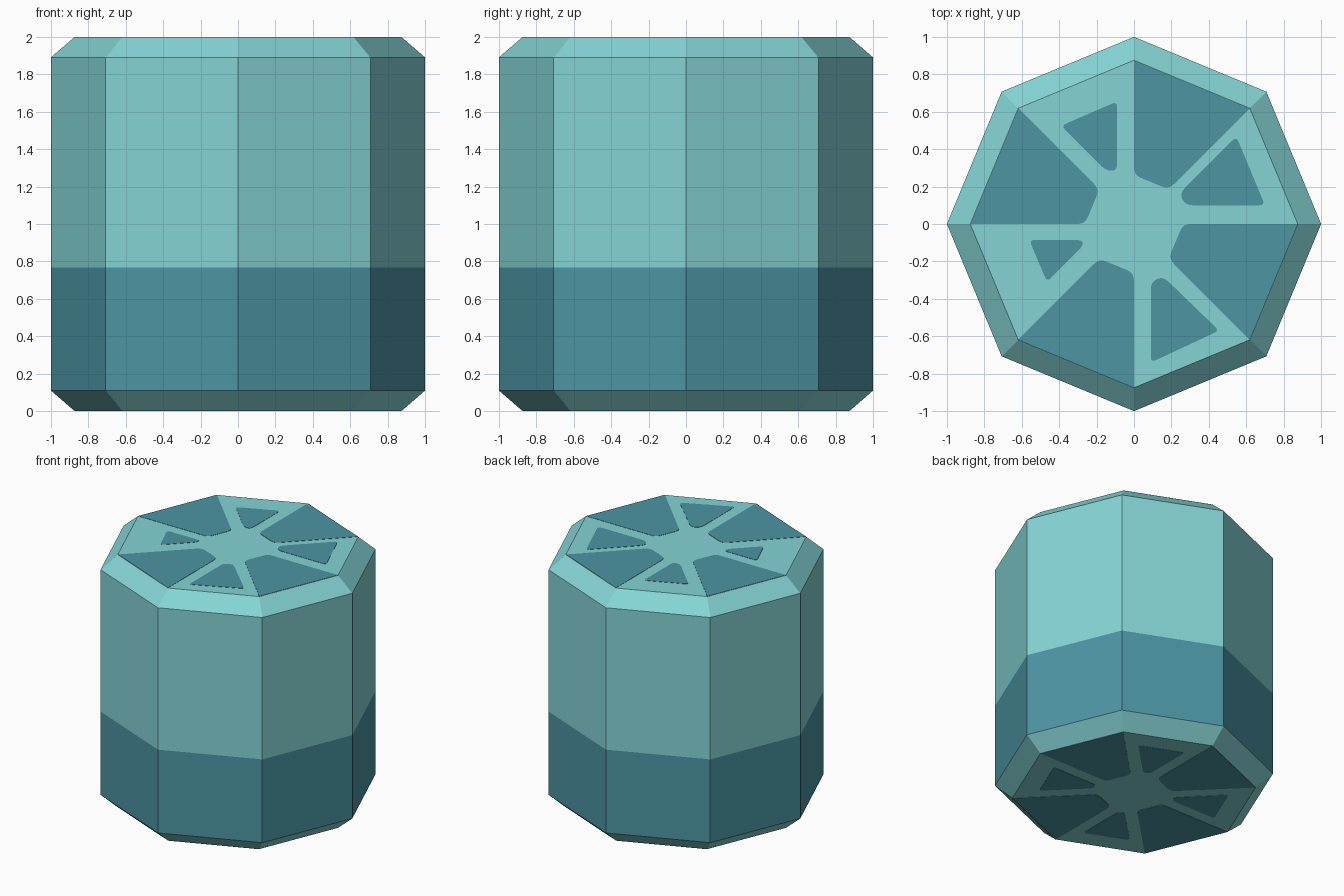
import bpy, bmesh, math
from mathutils import Vector, Matrix

if "Cube" in bpy.data.objects:
    bpy.data.objects.remove(bpy.data.objects["Cube"])


def material(name, rgb):
    m = bpy.data.materials.new(name)
    m.diffuse_color = (*rgb, 1)
    m.use_nodes = True
    m.node_tree.nodes["Principled BSDF"].inputs["Base Color"].default_value = m.diffuse_color
    return m


LIGHT = material("light_teal", (0.235, 0.658, 0.665))
DARK = material("dark_teal", (0.072, 0.300, 0.365))
SKIN = 0.002  # how far painted plates stand out


def finish(bm, name, mats):
    bmesh.ops.recalc_face_normals(bm, faces=bm.faces)
    me = bpy.data.meshes.new(name)
    bm.to_mesh(me)
    bm.free()
    for m in mats:
        me.materials.append(m)
    ob = bpy.data.objects.new(name, me)
    bpy.context.collection.objects.link(ob)
    return ob


def rounded(points, radii, steps=4):
    """Replace each corner by a short curve."""
    out = []
    n = len(points)
    for i, r in enumerate(radii):
        p = Vector(points[i])
        if r == 0:
            out.append(p)
            continue
        a, b = Vector(points[i - 1]) - p, Vector(points[(i + 1) % n]) - p
        a = p + a.normalized() * min(r, a.length * 0.45)
        b = p + b.normalized() * min(r, b.length * 0.45)
        for k in range(steps + 1):
            t = k / steps
            out.append(a * (1 - t) ** 2 + p * 2 * t * (1 - t) + b * t * t)
    return out


def plate(name, outline, z0, z1):
    bm = bmesh.new()
    low = [bm.verts.new((p.x, p.y, z0)) for p in outline]
    high = [bm.verts.new((p.x, p.y, z1)) for p in outline]
    bm.faces.new(low)
    bm.faces.new(high)
    n = len(low)
    for i in range(n):
        j = (i + 1) % n
        bm.faces.new((low[i], low[j], high[j], high[i]))
    return finish(bm, name, [DARK])


# Eight-sided body with bevelled rims and a dark lower band
levels = [(SKIN, 0.875), (0.11, 1), (0.768, 1), (1.89, 1), (2 - SKIN, 0.875)]
bm = bmesh.new()
rings = [[bm.verts.new((r * math.cos(k * math.pi / 4), r * math.sin(k * math.pi / 4), z))
          for k in range(8)] for z, r in levels]
bm.faces.new(rings[0])
bm.faces.new(rings[-1])
for lower, upper in zip(rings, rings[1:]):
    for k in range(8):
        j = (k + 1) % 8
        bm.faces.new((lower[k], lower[j], upper[j], upper[k]))
for f in bm.faces:
    f.material_index = 1 if 0.2 < f.calc_center_median().z < 0.7 else 0
finish(bm, "barrel_body", [LIGHT, DARK])

TOP = (2 - 3 * SKIN, 2)
BOTTOM = (0, 3 * SKIN)


def spin(points, degrees):
    m = Matrix.Rotation(math.radians(degrees), 2)
    return [m @ Vector(p) for p in points]


def flip(points):
    return [Vector((p.x, -p.y)) for p in points]


# Large wedges in every other sector, mirrored on the underside
c = 0.873 * math.sqrt(0.5)
wedge = rounded([(0, 0.873), (0, 0.262), (0.185, 0.185), (c, c)], [0, 0.04, 0.04, 0])
for k in range(4):
    shape = spin(wedge, 90 * k)
    plate(f"top_wedge_{k + 1}", shape, *TOP)
    plate(f"bottom_wedge_{k + 1}", flip(shape), *BOTTOM)

# Small top triangles, each a different size
triangles = [
    [(0.275, 0.10), (0.243, 0.163), (0.547, 0.467), (0.70, 0.10)],
    [(-0.09, 0.285), (-0.15, 0.285), (-0.39, 0.525), (-0.09, 0.655)],
    [(-0.275, -0.085), (-0.275, -0.12), (-0.465, -0.31), (-0.56, -0.085)],
    [(0.09, -0.31), (0.155, -0.28), (0.455, -0.57), (0.09, -0.74)],
]
for k, t in enumerate(triangles):
    plate(f"top_triangle_{k + 1}", rounded(t, [0.04, 0.04, 0.03, 0.03]), *TOP)

# Small bottom triangles, all alike
base = rounded([(0.285, 0.09), (0.265, 0.138), (0.54, 0.413), (0.674, 0.09)],
               [0.03, 0.03, 0.03, 0.03])
for k in range(4):
    plate(f"bottom_triangle_{k + 1}", flip(spin(base, 90 * k)), *BOTTOM)
